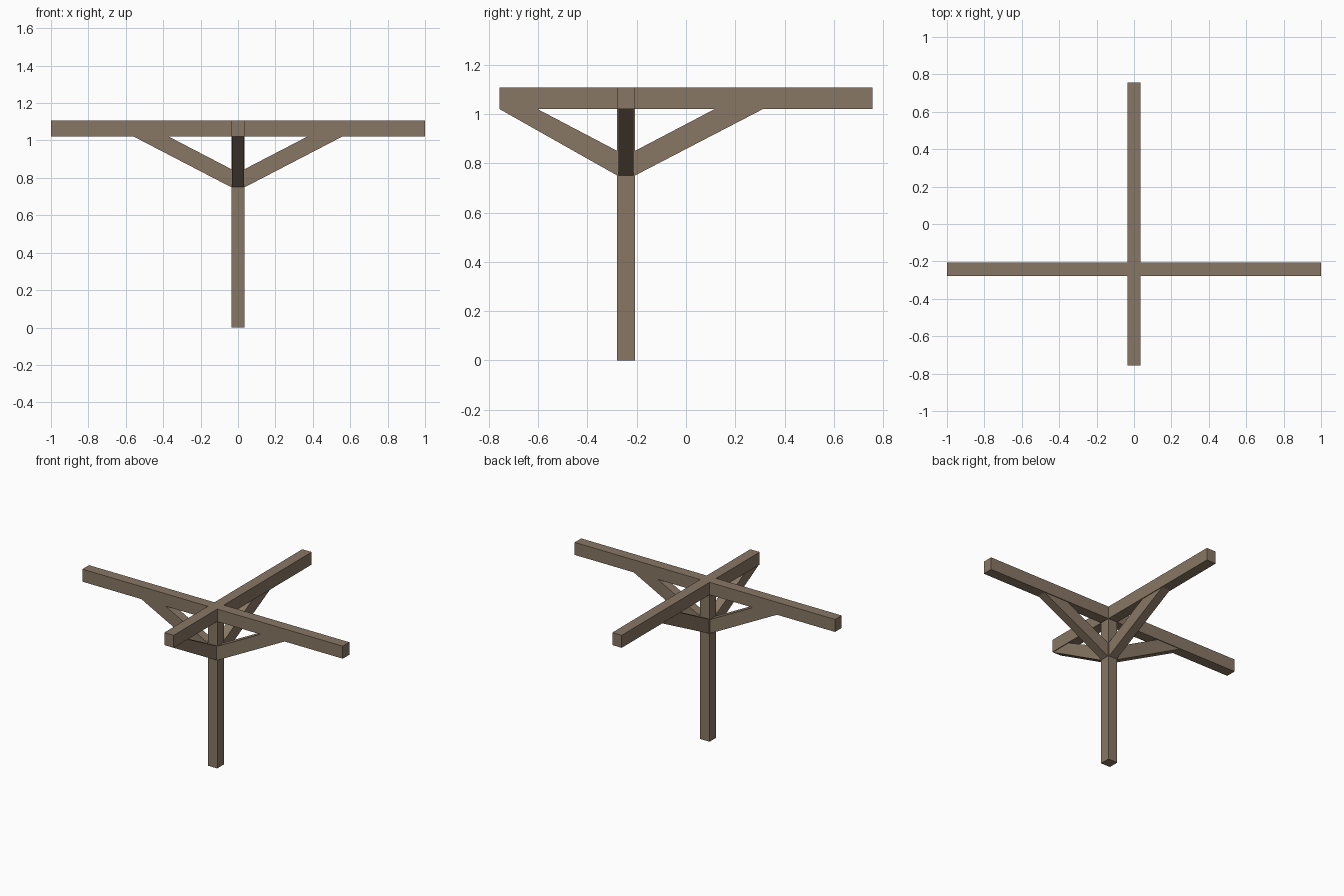
import bpy, bmesh
from mathutils import Vector

if "Cube" in bpy.data.objects:
    bpy.data.objects.remove(bpy.data.objects["Cube"])

POST_Y = -0.243            # the post stands forward of centre
HALF = 0.036               # half thickness of post and beams
BRACE = 0.031              # half thickness of braces
BEAM_Z, TOP = 1.02, 1.107  # underside and top of the beams

wood = bpy.data.materials.new("weathered wood")
wood.diffuse_color = (0.25, 0.185, 0.13, 1)
wood.use_nodes = True
wood.node_tree.nodes["Principled BSDF"].inputs["Base Color"].default_value = wood.diffuse_color


def finish(name, bm):
    bmesh.ops.recalc_face_normals(bm, faces=bm.faces)
    mesh = bpy.data.meshes.new(name)
    bm.to_mesh(mesh)
    bm.free()
    mesh.materials.append(wood)
    bpy.context.collection.objects.link(bpy.data.objects.new(name, mesh))


def box(name, lo, hi):
    lo, hi = Vector(lo), Vector(hi)
    bm = bmesh.new()
    bmesh.ops.create_cube(bm, size=1)
    for v in bm.verts:
        v.co = (lo + hi) / 2 + v.co * (hi - lo)
    finish(name, bm)


def brace(name, direction, low_reach, high_reach, inner_z):
    """Slanted strut from the post up to a beam; reaches measured from post centre."""
    d = Vector(direction)
    side = Vector((-d.y, d.x, 0)) * BRACE
    profile = [(HALF, 0.75), (low_reach, BEAM_Z), (high_reach, BEAM_Z), (HALF, inner_z)]
    bm = bmesh.new()
    verts = [bm.verts.new(Vector((0, POST_Y, z)) + d * r - side) for r, z in profile]
    face = bm.faces.new(verts)
    out = bmesh.ops.extrude_face_region(bm, geom=[face])
    moved = [g for g in out["geom"] if isinstance(g, bmesh.types.BMVert)]
    bmesh.ops.translate(bm, verts=moved, vec=side * 2)
    finish(name, bm)


# upright post
box("post", (-HALF, POST_Y - HALF, 0), (HALF, POST_Y + HALF, BEAM_Z))

# long beam front to back, with side arms butted against it
box("long_beam", (-HALF, -0.757, BEAM_Z), (HALF, 0.757, TOP))
box("left_arm", (-1, POST_Y - HALF, BEAM_Z), (-HALF, POST_Y + HALF, TOP))
box("right_arm", (HALF, POST_Y - HALF, BEAM_Z), (1, POST_Y + HALF, TOP))

# four diagonal braces
brace("left_brace", (-1, 0, 0), 0.556, 0.369, 0.847)
brace("right_brace", (1, 0, 0), 0.556, 0.369, 0.847)
brace("front_brace", (0, -1, 0), 0.514, 0.360, 0.85)
brace("back_brace", (0, 1, 0), 0.556, 0.360, 0.85)
